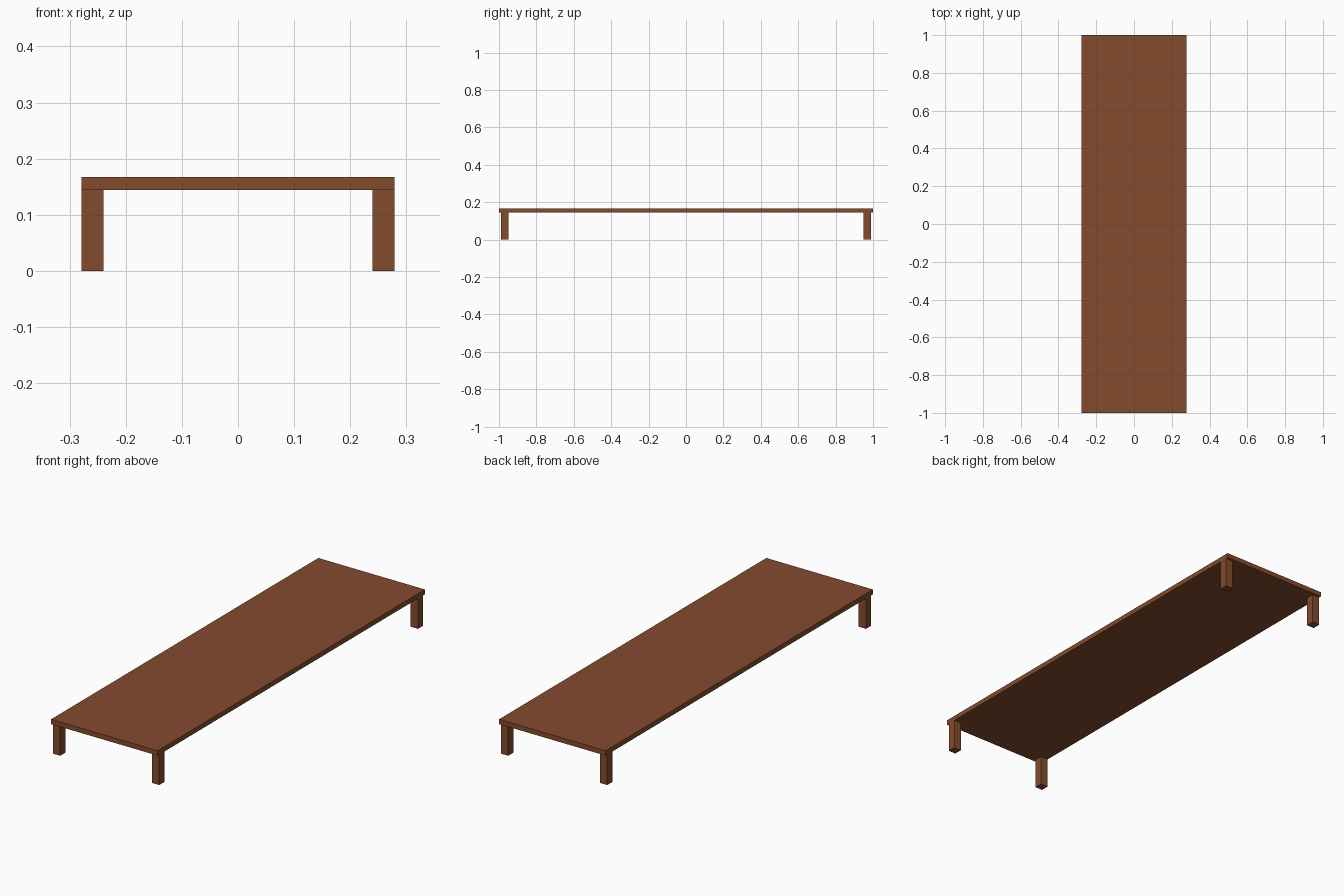
import bpy

if "Cube" in bpy.data.objects:
    bpy.data.objects.remove(bpy.data.objects["Cube"])

wood = bpy.data.materials.new("brown_wood")
wood.diffuse_color = (0.23, 0.07, 0.027, 1)
wood.use_nodes = True
wood.node_tree.nodes["Principled BSDF"].inputs["Base Color"].default_value = wood.diffuse_color


def box(name, lo, hi):
    """Axis-aligned box between two corners."""
    centre = [(a + b) / 2 for a, b in zip(lo, hi)]
    bpy.ops.mesh.primitive_cube_add(size=1, location=centre)
    ob = bpy.context.object
    ob.name = name
    ob.scale = [b - a for a, b in zip(lo, hi)]
    bpy.ops.object.transform_apply(location=False, rotation=False, scale=True)
    ob.data.materials.append(wood)
    return ob


HALF_W, TOP_Z, UNDER_Z = 0.279, 0.167, 0.144
LEG, LEG_OUT_Y = 0.039, 0.988

# Table top
box("table_top", (-HALF_W, -1, UNDER_Z), (HALF_W, 1, TOP_Z))

# Four square legs: flush with the long sides, slightly inset from the ends
for sx, side in ((-1, "left"), (1, "right")):
    for sy, end in ((-1, "front"), (1, "back")):
        xs = sorted((sx * HALF_W, sx * (HALF_W - LEG)))
        ys = sorted((sy * LEG_OUT_Y, sy * (LEG_OUT_Y - LEG)))
        box(f"{end}_{side}_leg", (xs[0], ys[0], 0), (xs[1], ys[1], UNDER_Z))
